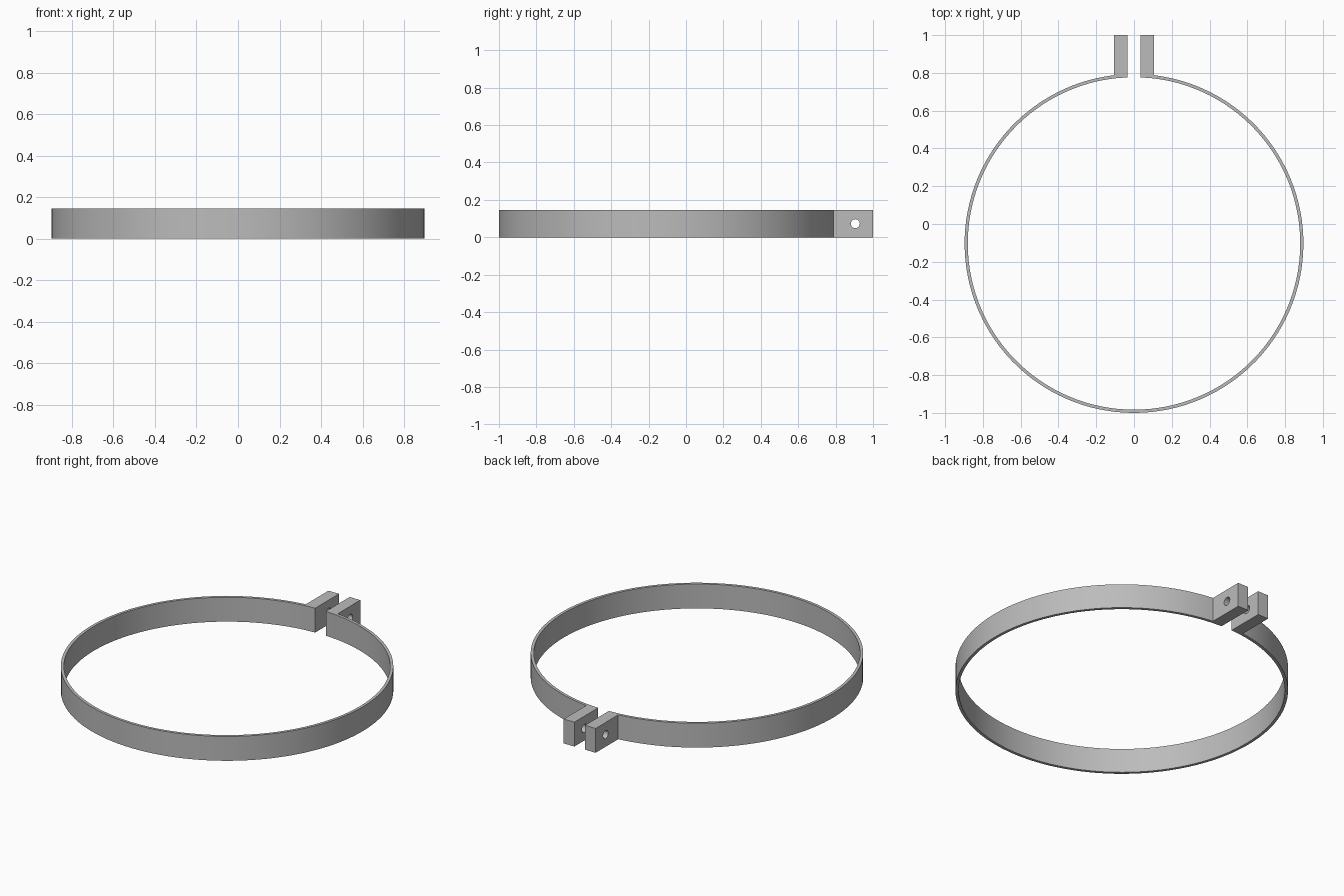
import bpy, bmesh
from math import sin, cos, asin, sqrt, pi, radians

if "Cube" in bpy.data.objects:
    bpy.data.objects.remove(bpy.data.objects["Cube"])

OUTER, INNER, CENTRE_Y = 0.897, 0.88, -0.103
HEIGHT, GAP, EAR_X, EAR_Y = 0.145, 0.035, 0.105, 1.0
SEGMENTS = 120

steel = bpy.data.materials.new("plain grey metal")
steel.use_nodes = True
grey = (0.5, 0.5, 0.5, 1)
steel.diffuse_color = grey
steel.node_tree.nodes["Principled BSDF"].inputs["Base Color"].default_value = grey


def on_circle(r, a):
    return (r * sin(a), CENTRE_Y + r * cos(a))


def ear(s):
    """Outer and inner points at the tip and root of one clamping ear."""
    root = CENTRE_Y + sqrt(INNER ** 2 - GAP ** 2)
    tip = ((s * EAR_X, EAR_Y), (s * GAP, EAR_Y))
    return [tip, (on_circle(OUTER, s * start), (s * GAP, root))]


# Open band with an ear at each end, as one strip of outer and inner points
start = asin(EAR_X / OUTER)
sweep = 2 * (pi - start)
band = [(on_circle(OUTER, start + sweep * i / SEGMENTS),
         on_circle(INNER, start + sweep * i / SEGMENTS)) for i in range(SEGMENTS + 1)]
strip = ear(1) + band + ear(-1)[::-1]

bm = bmesh.new()
pairs = [[bm.verts.new((x, y, 0)) for x, y in pair] for pair in strip]
for (a, b), (c, d) in zip(pairs, pairs[1:]):
    bm.faces.new((a, b, d, c))
bmesh.ops.remove_doubles(bm, verts=bm.verts[:], dist=0.0001)
raised = bmesh.ops.extrude_face_region(bm, geom=bm.faces[:])["geom"]
bmesh.ops.translate(bm, vec=(0, 0, HEIGHT),
                    verts=[v for v in raised if isinstance(v, bmesh.types.BMVert)])
bmesh.ops.recalc_face_normals(bm, faces=bm.faces[:])
mesh = bpy.data.meshes.new("clamp_band")
bm.to_mesh(mesh)
bm.free()
clamp = bpy.data.objects.new("clamp_band", mesh)
bpy.context.collection.objects.link(clamp)
mesh.materials.append(steel)

# Bolt hole through both ears
bpy.ops.mesh.primitive_cylinder_add(vertices=32, radius=0.024, depth=0.4,
                                    location=(0, 0.905, HEIGHT / 2),
                                    rotation=(0, pi / 2, 0))
cutter = bpy.context.object
cutter.name = "bolt_hole_cutter"
cutter.hide_render = True
cutter.data.materials.append(steel)
hole = clamp.modifiers.new("bolt_hole", "BOOLEAN")
hole.operation = "DIFFERENCE"
hole.solver = "EXACT"
hole.object = cutter

bpy.ops.object.select_all(action="DESELECT")
clamp.select_set(True)
bpy.context.view_layer.objects.active = clamp
bpy.ops.object.modifier_apply(modifier=hole.name)
bpy.data.objects.remove(cutter)
bpy.ops.object.shade_smooth_by_angle(angle=radians(30))
